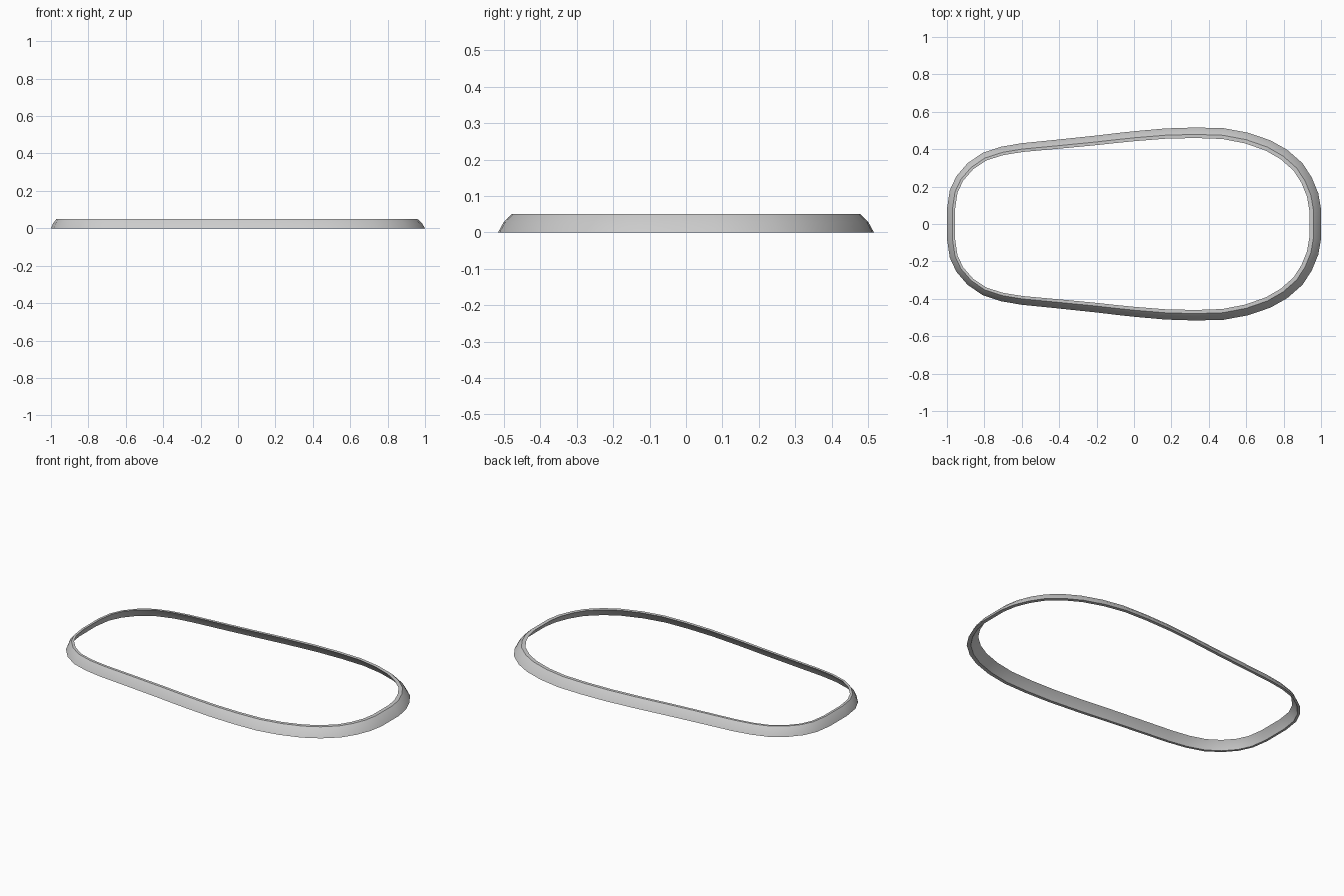
import bpy, bmesh, math
from mathutils import Vector

cube = bpy.data.objects.get("Cube")
if cube:
    bpy.data.objects.remove(cube, do_unlink=True)

# Half outline of the rim's foot, from the narrow end to the wide end
half = [(-1, .08), (-.985, .18), (-.95, .255), (-.89, .325), (-.81, .38),
        (-.71, .413), (-.6, .432), (-.4, .452), (-.2, .473), (-.1, .485),
        (0, .496), (.17, .511), (.33, .516), (.48, .512), (.61, .488),
        (.73, .447), (.82, .396), (.9, .326), (.95, .25), (.985, .165), (1, .08)]
outline = [Vector(p) for p in half] + [Vector((x, -y)) for x, y in reversed(half)]
count = len(outline)


def inward(i):
    """Unit direction pointing into the loop at outline point i."""
    before = (outline[i] - outline[i - 1]).normalized()
    after = (outline[(i + 1) % count] - outline[i]).normalized()
    tangent = (before + after).normalized()
    return Vector((tangent.y, -tangent.x))


# Cross-section: slope share, wall share, height
section = [(0, 0, 0), (.4, 0, .027), (1, 0, .05),
           (1, 1, .05), (.4, 1, .027), (0, 1, 0)]

bm = bmesh.new()
rings = []
for i, point in enumerate(outline):
    slope = .035 + .006 * point.x
    wall = .018 + .004 * point.x
    ring = []
    for s, w, z in section:
        p = point + inward(i) * (s * slope + w * wall)
        ring.append(bm.verts.new((p.x, p.y, z)))
    rings.append(ring)
for i in range(count):
    a, b = rings[i], rings[(i + 1) % count]
    for j in range(len(section)):
        k = (j + 1) % len(section)
        bm.faces.new((a[j], a[k], b[k], b[j]))
bmesh.ops.recalc_face_normals(bm, faces=bm.faces)
mesh = bpy.data.meshes.new("rim")
bm.to_mesh(mesh)
bm.free()
rim = bpy.data.objects.new("rim", mesh)
bpy.context.collection.objects.link(rim)

# Plain grey material
grey = bpy.data.materials.new("light_grey")
grey.use_nodes = True
colour = (.6, .6, .6, 1)
grey.diffuse_color = colour
grey.node_tree.nodes["Principled BSDF"].inputs["Base Color"].default_value = colour
mesh.materials.append(grey)

# Smooth walls with crisp edges
bpy.ops.object.select_all(action="DESELECT")
rim.select_set(True)
bpy.context.view_layer.objects.active = rim
bpy.ops.object.shade_smooth_by_angle(angle=math.radians(32))
